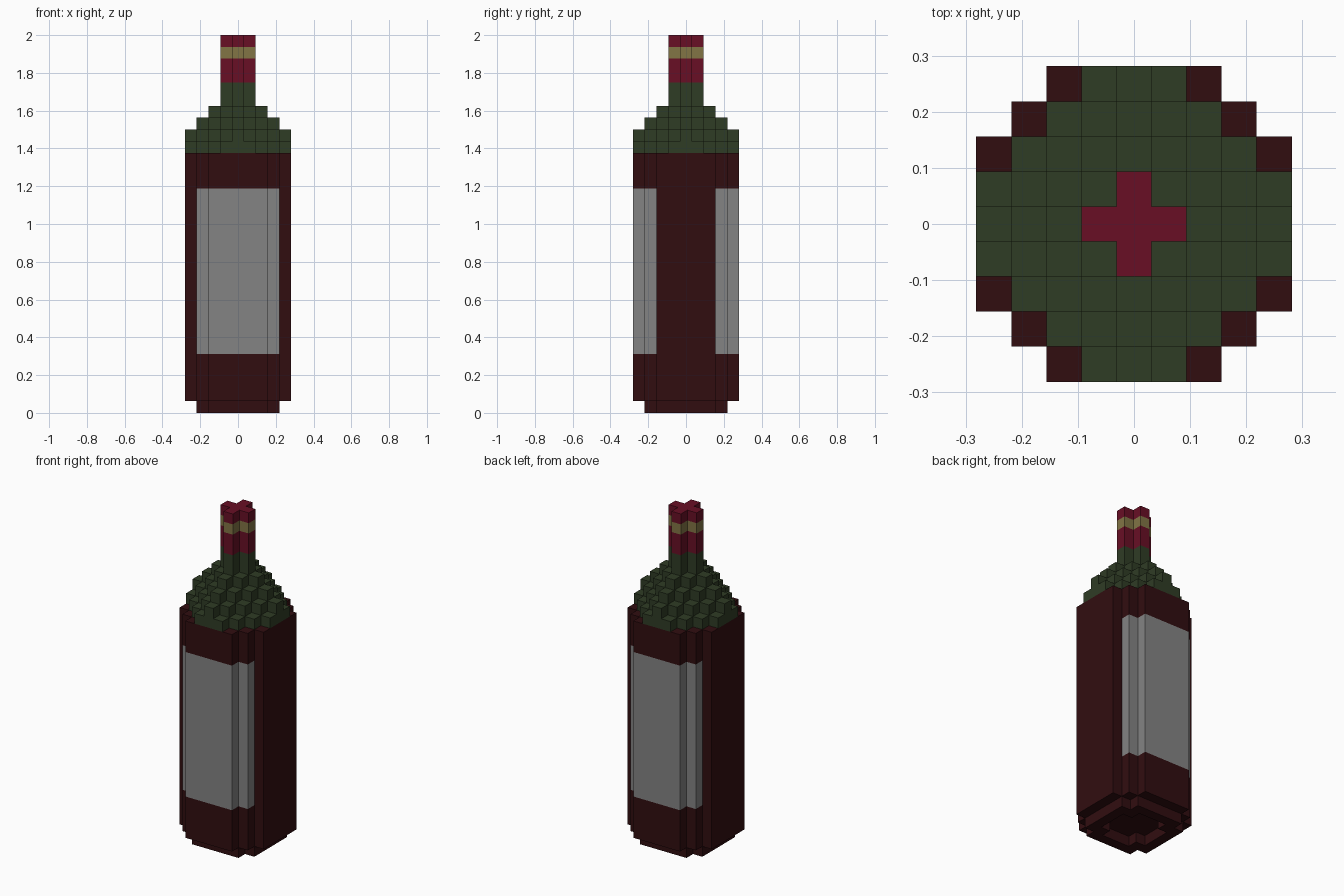
import bpy
import bmesh

cube = bpy.data.objects.get("Cube")
if cube:
    bpy.data.objects.remove(cube, do_unlink=True)

U = 2 / 32  # size of one block; the bottle is 32 blocks tall


def srgb(r, g, b):
    def lin(c):
        c /= 255
        return c / 12.92 if c <= 0.04045 else ((c + 0.055) / 1.055) ** 2.4
    return (lin(r), lin(g), lin(b), 1)


def material(name, colour):
    mat = bpy.data.materials.new(name)
    mat.diffuse_color = colour
    mat.use_nodes = True
    bsdf = mat.node_tree.nodes["Principled BSDF"]
    bsdf.inputs["Base Color"].default_value = colour
    bsdf.inputs["Roughness"].default_value = 0.8
    return mat


wine = material("dark wine", srgb(49, 13, 16))
green = material("bottle green", srgb(47, 60, 37))
crimson = material("crimson foil", srgb(104, 15, 37))
gold = material("dull gold", srgb(130, 117, 69))
paper = material("label grey", srgb(132, 132, 132))


def outline(reach, diagonal):
    """Stepped octagon: blocks with |x|,|y| <= reach and |x|+|y| <= diagonal."""
    low = diagonal - reach
    quarter = [(reach + 0.5, low + 0.5)]
    for y in range(low + 1, reach + 1):
        x = diagonal - y
        quarter += [(x + 0.5, y - 0.5), (x + 0.5, y + 0.5)]
    points = []
    for _ in range(4):
        points += quarter
        quarter = [(-y, x) for x, y in quarter]
    return points


def prism(name, loops, levels, mats, rule=None):
    """Walls through all levels, closed by caps; later loops are holes."""
    bm = bmesh.new()
    ends = ([], [])
    for loop in loops:
        rings = [[bm.verts.new((x * U, y * U, z * U)) for x, y in loop] for z in levels]
        n = len(loop)
        for a, b in zip(rings, rings[1:]):
            for i in range(n):
                j = (i + 1) % n
                bm.faces.new((a[i], a[j], b[j], b[i]))
        for end, ring in zip(ends, (rings[0], rings[-1])):
            end += [bm.edges.get((ring[i], ring[(i + 1) % n])) for i in range(n)]
    for edges, nz in zip(ends, (-1, 1)):
        bmesh.ops.triangle_fill(bm, use_beauty=True, edges=edges, normal=(0, 0, nz))
    bmesh.ops.recalc_face_normals(bm, faces=bm.faces)
    if rule:
        for f in bm.faces:
            c = f.calc_center_median() / U
            f.material_index = int(abs(f.normal.z) < 0.5 and rule(c))
    mesh = bpy.data.meshes.new(name)
    bm.to_mesh(mesh)
    bm.free()
    for m in mats:
        mesh.materials.append(m)
    obj = bpy.data.objects.new(name, mesh)
    bpy.context.collection.objects.link(obj)
    return obj


# Foot ring with a hollow underneath
prism("foot_ring", [outline(3, 5), outline(2, 3)], [0, 1], [wine])

# Body with paper labels wrapped on the front and back
prism("body", [outline(4, 6)], [1, 5, 19, 22], [wine, paper],
      lambda c: 5 < c.z < 19 and abs(c.y) > 2.7)

# Shoulder: stepped tiers narrowing to the neck
for i, (reach, diagonal) in enumerate([(4, 5), (4, 4), (3, 3), (2, 2)]):
    prism(f"shoulder_tier_{i + 1}", [outline(reach, diagonal)], [22 + i, 23 + i], [green])

# Neck, then foil capsule with a gold band
prism("neck", [outline(1, 1)], [26, 28], [green])
prism("foil_capsule", [outline(1, 1)], [28, 30, 31, 32], [crimson, gold],
      lambda c: 30 < c.z < 31)
